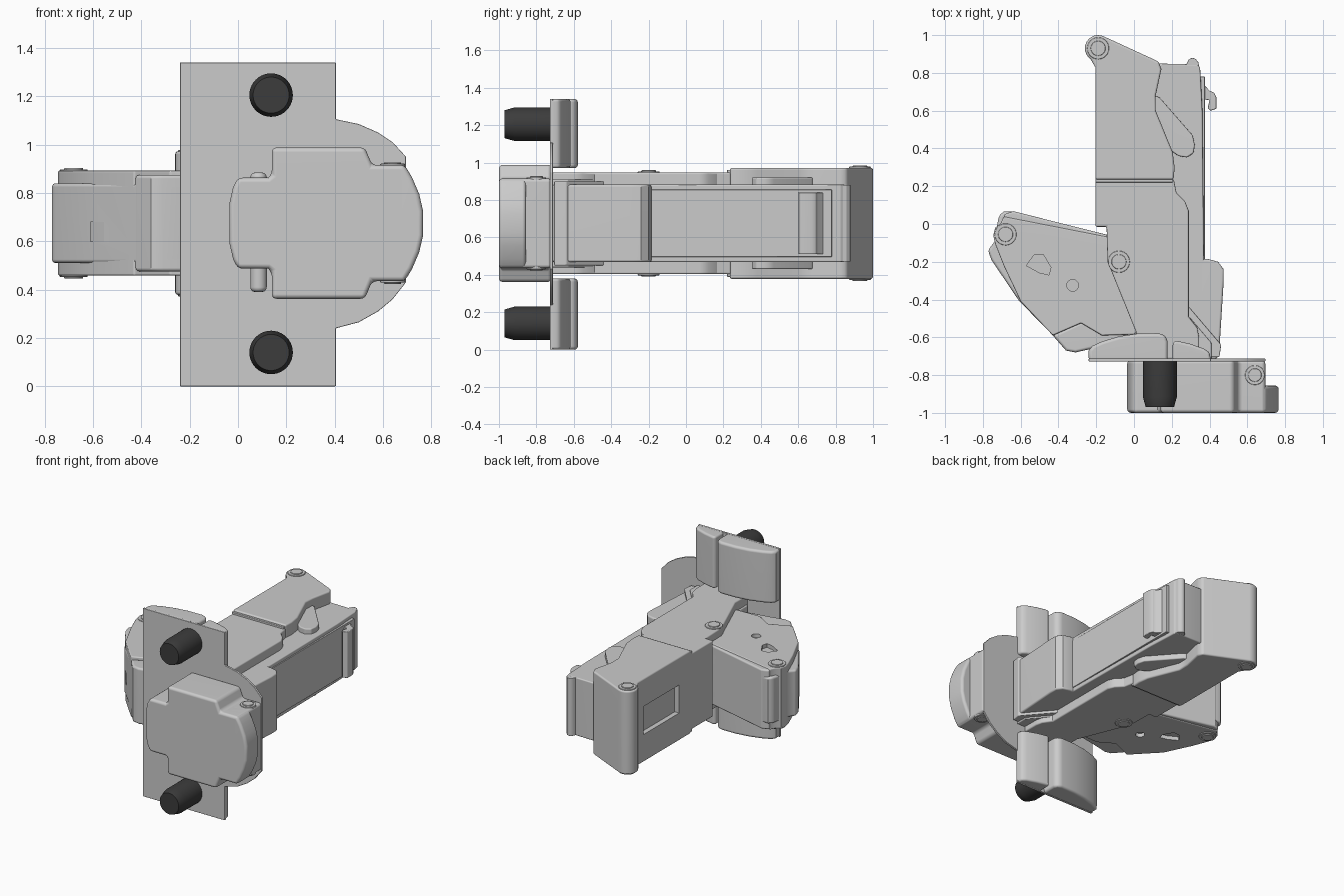
import bpy, bmesh, math
from mathutils import Vector

ZC = 0.675  # the mechanism is symmetric about this height
parts = []


def arc(cx, cy, r, a0, a1, n=8):
    return [(cx + r * math.cos(math.radians(a0 + (a1 - a0) * i / n)),
             cy + r * math.sin(math.radians(a0 + (a1 - a0) * i / n))) for i in range(n + 1)]


def prism(name, pts, lo, hi, bevel=0.01, axis='z', cutters=(), angle=40):
    """Extrude a 2D outline along z (outline in xy) or y (outline in xz)."""
    bm = bmesh.new()
    place = (lambda p, w: (p[0], p[1], w)) if axis == 'z' else (lambda p, w: (p[0], w, p[1]))
    a = [bm.verts.new(place(p, lo)) for p in pts]
    b = [bm.verts.new(place(p, hi)) for p in pts]
    n = len(pts)
    bm.faces.new(a)
    bm.faces.new(b)
    for i in range(n):
        bm.faces.new((a[i], a[(i + 1) % n], b[(i + 1) % n], b[i]))
    bmesh.ops.recalc_face_normals(bm, faces=bm.faces)
    me = bpy.data.meshes.new(name)
    bm.to_mesh(me)
    bm.free()
    ob = bpy.data.objects.new(name, me)
    bpy.context.collection.objects.link(ob)
    if bevel:
        m = ob.modifiers.new('bevel', 'BEVEL')
        m.width, m.segments = bevel, 3
        m.limit_method, m.angle_limit = 'ANGLE', math.radians(angle)
    for c in cutters:
        m = ob.modifiers.new('cut', 'BOOLEAN')
        m.operation, m.object, m.solver = 'DIFFERENCE', c, 'EXACT'
    parts.append(ob)
    return ob


def rect(x0, y0, x1, y1):
    return [(x0, y0), (x1, y0), (x1, y1), (x0, y1)]


def sym(name, pts, half, bevel=0.01, cutters=()):
    return prism(name, pts, ZC - half, ZC + half, bevel, cutters=cutters)


def cutter(pts, lo, hi):
    ob = prism('cutter', pts, lo, hi, 0)
    ob.hide_render = True
    parts.remove(ob)
    cuts.append(ob)
    return ob


def pin(name, x, y, half, r=0.058):
    sym(name, arc(x, y, r, 0, 345, 23), half + 0.006, 0.004)
    sym(name + '_core', arc(x, y, r * 0.68, 0, 345, 23), half + 0.012, 0.004)


cuts = []

# Mounting plate with a rounded wing on the right
prism('mount_plate', [(-0.24, 0), (0.405, 0), (0.405, 0.24), (0.50, 0.265), (0.58, 0.31),
                      (0.64, 0.36), (0.695, 0.43), (0.695, 0.95), (0.64, 1.01), (0.58, 1.05),
                      (0.50, 1.085), (0.405, 1.105), (0.405, 1.34), (-0.24, 1.34)],
      -0.728, -0.712, 0.003, 'y')

# Contoured pads and dark knobs at both ends of the plate
dark = bpy.data.materials.new('dark_rubber')
dark.diffuse_color = (0.045, 0.045, 0.045, 1)
left_pad = [(-0.24, -0.725), (-0.24, -0.67), (-0.22, -0.645), (-0.17, -0.622), (-0.08, -0.595),
            (0.02, -0.58), (0.13, -0.578), (0.165, -0.59), (0.178, -0.62), (0.178, -0.725)]
right_pad = [(0.205, -0.725), (0.205, -0.625), (0.225, -0.618), (0.30, -0.635), (0.37, -0.66),
             (0.40, -0.68), (0.408, -0.725)]
for tag, z0, z1, kz in (('lower', 0, 0.38, 0.14), ('upper', 0.97, 1.34, 1.205)):
    prism(tag + '_left_pad', left_pad, z0, z1, 0.018)
    prism(tag + '_right_pad', right_pad, z0, z1, 0.015)
    bpy.ops.mesh.primitive_cylinder_add(vertices=40, radius=0.09, depth=0.25,
                                        location=(0.137, -0.845, kz), rotation=(math.pi / 2, 0, 0))
    knob = bpy.context.object
    knob.name = tag + '_knob'
    for v in knob.data.vertices:  # tapered tip
        if v.co.z > 0:
            v.co.z -= 0.055
    bm = bmesh.new()
    bm.from_mesh(knob.data)
    tip = [f for f in bm.faces if f.normal.z > 0.9]
    new = bmesh.ops.extrude_face_region(bm, geom=tip)
    bmesh.ops.delete(bm, geom=tip, context='FACES_ONLY')
    for v in [g for g in new['geom'] if isinstance(g, bmesh.types.BMVert)]:
        v.co = Vector((v.co.x * 0.83, v.co.y * 0.83, v.co.z + 0.055))
    bm.to_mesh(knob.data)
    bm.free()
    knob.data.materials.append(dark)
    parts.append(knob)

# Front cap: stepped housing with a bulged right edge
half_cap = [(0.695, 0.24), (0.555, 0.24), (0.525, 0.313), (0.14, 0.313), (0.14, 0.20),
            (0.125, 0.188), (0.0, 0.188), (-0.02, 0.15), (-0.036, 0.08)]
prism('front_cap', [(x, ZC + h) for x, h in half_cap] + [(x, ZC - h) for x, h in reversed(half_cap)],
      -1.0, -0.72, 0.022, 'y')
bulge = [(0.55, 0.24), (0.69, 0.24), (0.72, 0.19), (0.75, 0.12), (0.766, 0.05)]
prism('cap_bulge', [(x, ZC + h) for x, h in bulge] + [(x, ZC - h) for x, h in reversed(bulge)],
      -1.0, -0.855, 0.02, 'y')
pin('cap_pin', 0.64, -0.80, 0.24, 0.052)
prism('cap_spindle', arc(0.085, -0.80, 0.034, 0, 345, 23), 0.39, 0.885, 0.02)

# Main body: recessed window in the left wall of the rear slab
window = cutter(rect(-0.3, 0.37, -0.17, 0.77), 0.575, 0.775)
sym('rear_slab', [(-0.205, 0.235), (0.21, 0.235), (0.215, 0.30), (0.205, 0.38), (0.115, 0.60),
                  (0.115, 0.68), (0.145, 0.82), (0.13, 0.86)]
    + arc(-0.19, 0.93, 0.07, 65, 235, 12) + [(-0.205, 0.83)], 0.297, 0.012, [window])
sym('rear_slab_step', rect(-0.205, 0.22, 0.205, 0.26), 0.286, 0.004)
sym('body_frame', [(-0.205, 0.24), (-0.205, -0.015), (-0.145, -0.015), (-0.14, -0.20), (0.01, -0.57),
                   (0.01, -0.715), (0.345, -0.715), (0.345, -0.60), (0.335, -0.55), (0.29, -0.49),
                   (0.29, 0.07), (0.27, 0.12), (0.225, 0.165), (0.21, 0.24)], 0.272, 0.01)
sym('body_core', [(0.0, -0.7), (0.36, -0.7), (0.37, -0.18), (0.362, 0.60), (0.35, 0.83),
                  (0.335, 0.845), (0.10, 0.85), (0.0, 0.8)], 0.207, 0.008)
sym('pivot_tongue', [(0.11, 0.68), (0.135, 0.67), (0.31, 0.47), (0.322, 0.42), (0.315, 0.375),
                     (0.28, 0.352), (0.235, 0.36), (0.20, 0.385), (0.10, 0.5)], 0.245, 0.008)
sym('body_flare', [(0.27, -0.185), (0.39, -0.185), (0.445, -0.20), (0.475, -0.24), (0.475, -0.30),
                   (0.45, -0.70), (0.43, -0.715), (0.27, -0.715)], 0.207, 0.012)
sym('flare_collar', [(0.28, -0.43), (0.30, -0.45), (0.462, -0.64), (0.452, -0.705), (0.28, -0.705)],
    0.225, 0.006)
sym('flare_rib', [(0.28, -0.485), (0.30, -0.50), (0.41, -0.63), (0.41, -0.715), (0.28, -0.715)],
    0.235, 0.006)
sym('side_panel', rect(0.34, -0.20, 0.375, 0.78), 0.18, 0.004)

# Rear latch hook and end tab
sym('latch_hook', [(0.35, 0.76), (0.36, 0.75), (0.40, 0.705), (0.425, 0.695), (0.436, 0.67),
                   (0.436, 0.61), (0.405, 0.60), (0.39, 0.615), (0.40, 0.655), (0.37, 0.66),
                   (0.35, 0.66)], 0.165, 0.005)
sym('end_tab', [(0.27, 0.80), (0.35, 0.80), (0.34, 0.86)] + arc(0.31, 0.852, 0.027, 20, 160, 6)
    + [(0.275, 0.84)], 0.205, 0.004)
pin('slab_pin', -0.19, 0.93, 0.297)
pin('body_pin', -0.08, -0.20, 0.272)

# Left lever: side cheeks with shallow holes around a thinner wide core
tri = [(-0.57, -0.22), (-0.53, -0.165), (-0.48, -0.162), (-0.44, -0.23), (-0.45, -0.27), (-0.50, -0.258)]
disc = arc(-0.325, -0.325, 0.031, 0, 345, 19)
holes = [cutter(p, z, z + 0.2) for p in (tri, disc) for z in (0.865, 0.285)]
cheeks = [(-0.705, 0.005), (-0.69, 0.04), (-0.14, -0.068), (-0.10, -0.20), (0.03, -0.56), (0.0, -0.585),
          (-0.17, -0.59), (-0.28, -0.525), (-0.43, -0.59), (-0.60, -0.41), (-0.69, -0.22),
          (-0.735, -0.105), (-0.745, -0.06), (-0.735, -0.02)]
sym('lever_cheeks', cheeks, 0.217, 0.008, holes)
slot = cutter(rect(-0.61, -0.60, -0.555, -0.30), 0.60, 0.68)
sym('lever_core', [(-0.715, 0.045), (-0.69, 0.065), (-0.64, 0.065), (-0.13, -0.06), (-0.05, -0.30),
                   (0.03, -0.60), (-0.20, -0.655), (-0.31, -0.68), (-0.355, -0.67), (-0.40, -0.62),
                   (-0.61, -0.405), (-0.755, -0.19), (-0.773, -0.14), (-0.74, -0.095)],
    0.165, 0.015, [slot])
sym('lever_nose', [(-0.43, -0.59), (-0.28, -0.52), (-0.1, -0.52), (0.0, -0.62), (-0.20, -0.655),
                   (-0.31, -0.68), (-0.36, -0.67)], 0.20, 0.015)
sym('lever_back', [(-0.69, 0.05), (-0.64, 0.068), (-0.14, -0.058), (-0.14, -0.12), (-0.68, -0.02)],
    0.212, 0.012)
pin('lever_pin', -0.68, -0.055, 0.217)
prism('slot_catch', [(-0.61, -0.375), (-0.555, -0.43), (-0.53, -0.40), (-0.58, -0.35)], 0.61, 0.66, 0)

# Bake modifiers, drop the cutters, smooth the rounded edges
bpy.context.view_layer.update()
dg = bpy.context.evaluated_depsgraph_get()
baked = [bpy.data.meshes.new_from_object(o.evaluated_get(dg)) for o in parts]
for o, me in zip(parts, baked):
    o.modifiers.clear()
    o.data = me
for c in cuts:
    bpy.data.objects.remove(c)
bpy.ops.object.select_all(action='DESELECT')
for o in parts:
    o.select_set(True)
bpy.context.view_layer.objects.active = parts[0]
bpy.ops.object.shade_smooth_by_angle(angle=math.radians(32))
for o in parts:
    o.modifiers.new('weighted_normals', 'WEIGHTED_NORMAL').keep_sharp = True
